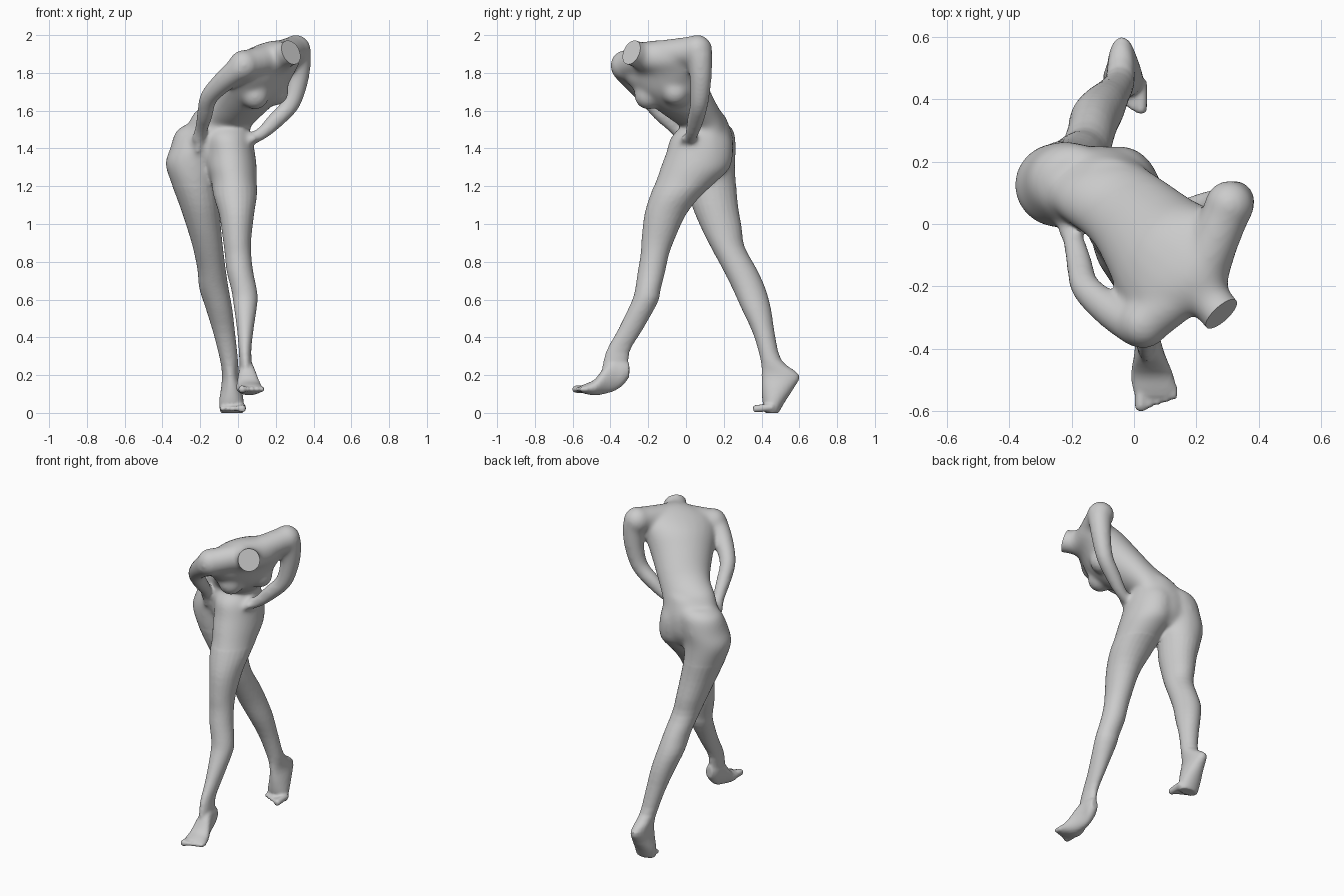
import bpy, bmesh, math
from mathutils import Vector

if "Cube" in bpy.data.objects:
    bpy.data.objects.remove(bpy.data.objects["Cube"])

bm = bmesh.new()


def skin(rings, steps=3):
    """Close vertex rings into a solid, rounding between them with a spline."""
    n, m, fine = len(rings[0]), len(rings), []
    for k in range(m - 1):
        a, b, c, d = rings[max(k - 1, 0)], rings[k], rings[k + 1], rings[min(k + 2, m - 1)]
        for s in range(steps):
            t = s / steps
            fine.append([(b[i] * 2 + (c[i] - a[i]) * t + (a[i] * 2 - b[i] * 5 + c[i] * 4 - d[i]) * t * t
                          + (b[i] * 3 - a[i] - c[i] * 3 + d[i]) * t ** 3) / 2 for i in range(n)])
    fine.append(rings[-1])
    vs = [[bm.verts.new(p) for p in r] for r in fine]
    for a, b in zip(vs, vs[1:]):
        for i in range(n):
            j = (i + 1) % n
            bm.faces.new((a[i], a[j], b[j], b[i]))
    bm.faces.new(vs[0][::-1])
    bm.faces.new(vs[-1])


def oval(c, u, v, n=24):
    return [c + u * math.cos(2 * math.pi * i / n) + v * math.sin(2 * math.pi * i / n) for i in range(n)]


def level_loft(rows):
    """Horizontal ovals: z, x0, x1, y0, y1."""
    skin([oval(Vector(((a + b) / 2, (c + d) / 2, z)), Vector(((b - a) / 2, 0, 0)),
               Vector((0, (d - c) / 2, 0))) for z, a, b, c, d in rows])


def tube(pts):
    """Round limb through x, y, z, radius points."""
    ps = [Vector(p[:3]) for p in pts]
    rings, u = [], None
    for i, p in enumerate(ps):
        t = (ps[min(i + 1, len(ps) - 1)] - ps[max(i - 1, 0)]).normalized()
        u = t.orthogonal() if u is None else u - t * u.dot(t)
        u.normalize()
        rings.append(oval(p, u * pts[i][3], t.cross(u) * pts[i][3], 16))
    skin(rings)


def ball(c, r):
    res = bmesh.ops.create_uvsphere(bm, u_segments=20, v_segments=12, radius=r)
    bmesh.ops.translate(bm, verts=res["verts"], vec=c)


# front leg
level_loft([(1.52, -.16, .05, -.02, .19), (1.46, -.18, .075, -.08, .24), (1.38, -.17, .09, -.105, .25),
            (1.3, -.165, .1, -.135, .235), (1.24, -.145, .1, -.155, .18), (1.15, -.13, .1, -.19, .08),
            (1.05, -.1, .085, -.22, 0), (.92, -.08, .07, -.235, -.06), (.84, -.07, .07, -.24, -.09),
            (.75, -.06, .08, -.255, -.11), (.65, -.035, .1, -.27, -.135), (.585, -.025, .103, -.29, -.15),
            (.44, -.005, .082, -.36, -.23), (.32, .005, .07, -.425, -.3), (.2, .01, .08, -.45, -.3)])
# front foot: y, x0, x1, z0, z1
foot = [(-.3, .025, .07, .19, .26), (-.33, .01, .08, .15, .28), (-.37, .005, .085, .12, .29),
        (-.42, 0, .1, .103, .26), (-.48, -.01, .125, .093, .18), (-.53, -.005, .137, .1, .155),
        (-.555, .005, .13, .108, .145)]
skin([oval(Vector(((a + b) / 2, y, (c + d) / 2)), Vector(((b - a) / 2, 0, 0)),
           Vector((0, 0, (d - c) / 2))) for y, a, b, c, d in foot])

# back leg and raised heel
level_loft([(1.53, -.27, -.08, .06, .22), (1.49, -.33, -.06, .02, .255), (1.4, -.36, -.08, -.01, .265),
            (1.32, -.385, -.1, -.01, .26), (1.22, -.355, -.11, 0, .265), (1.1, -.31, -.1, .03, .275),
            (.98, -.27, -.09, .08, .295), (.88, -.24, -.08, .13, .31), (.76, -.215, -.065, .195, .375),
            (.66, -.205, -.05, .245, .42), (.55, -.17, -.03, .295, .45), (.42, -.13, -.015, .355, .47),
            (.28, -.095, 0, .395, .505), (.2, -.085, .005, .4, .6), (.13, -.09, .02, .4, .57),
            (.06, -.1, .03, .405, .525), (.0, -.095, .03, .42, .49)])

# toes of both feet
for i in range(5):
    r = .02 if i == 0 else .014
    x, tip = .022 + i * .026, -.6 + i * .009
    tube([(x, -.52, .125, r), (x, tip + .012, .125, r), (x, tip, .125, r * .6)])
    x, tip = .022 - i * .026, .355 + i * .012
    tube([(x, .46, .03, r), (x, tip + .012, .022, r), (x, tip, .02, r * .6)])

# pelvis bridging both thighs
level_loft([(1.27, -.24, .05, .03, .2), (1.35, -.3, .085, -.02, .245), (1.45, -.31, .075, -.03, .25),
            (1.52, -.26, .055, -.02, .23), (1.58, -.19, .05, -.01, .205)])

# twisted torso and neck: centre, side direction, half width, half depth
chest = (.63, .76, .15)
torso = [((-.12, .12, 1.4), (1, 0, -.1), .19, .12), ((-.09, .095, 1.53), (.95, .2, 0), .16, .11),
         ((-.02, .04, 1.605), (.8, .55, .05), .15, .11), ((.06, -.05, 1.71), (.7, .7, .1), .18, .138),
         ((.11, -.11, 1.785), chest, .21, .143), ((.16, -.155, 1.85), chest, .232, .115),
         ((.2, -.19, 1.88), chest, .19, .095), ((.235, -.235, 1.89), chest, .085, .075),
         ((.26, -.265, 1.9), chest, .068, .07), ((.32, -.335, 1.925), chest, .068, .072)]
cs = [Vector(t[0]) for t in torso]
rings = []
for i, (c, side, w, d) in enumerate(torso):
    up = (cs[min(i + 1, len(cs) - 1)] - cs[max(i - 1, 0)]).normalized()
    s = Vector(side)
    s = (s - up * s.dot(up)).normalized()
    rings.append(oval(cs[i], s * w, s.cross(up) * d))
skin(rings)
ball((.195, -.055, 1.7), .075)
ball((.09, -.2, 1.68), .075)

# shoulders
for c, r in (((.306, .06, 1.922), .081), ((.03, -.32, 1.84), .082)):
    ball(c, r)
    tube([(.205, -.18, 1.885, .082), (*c, r * .95)])

# arms with hands on the hips
tube([(.32, .07, 1.9, .07), (.318, .078, 1.78, .06), (.282, .07, 1.64, .05), (.2, .05, 1.55, .046),
      (.12, .03, 1.475, .036), (.05, .02, 1.445, .034)])
tube([(.02, -.33, 1.83, .072), (-.07, -.28, 1.76, .06), (-.155, -.205, 1.67, .049), (-.175, -.13, 1.58, .044),
      (-.195, -.05, 1.5, .036), (-.215, -.015, 1.44, .034)])
for i in range(3):
    tube([(-.2 - i * .015, -.03 + i * .015, 1.45, .02), (-.215 - i * .01, -.02 + i * .012, 1.375 + i * .01, .013)])
    tube([(.09, i * .025 - .01, 1.46, .02), (.05, i * .025 - .02, 1.43, .015)])

bmesh.ops.recalc_face_normals(bm, faces=bm.faces)
mesh = bpy.data.meshes.new("figure_body")
bm.to_mesh(mesh)
bm.free()
body = bpy.data.objects.new("figure_body", mesh)
bpy.context.collection.objects.link(body)

# fuse all parts into one skin
rem = body.modifiers.new("fuse", "REMESH")
rem.mode = "VOXEL"
rem.voxel_size = .008
smo = body.modifiers.new("soften", "SMOOTH")
smo.factor = .5
smo.iterations = 4
dg = bpy.context.evaluated_depsgraph_get()
fused = bpy.data.meshes.new_from_object(body.evaluated_get(dg))
body.modifiers.clear()

# melt the joints of the upper body, then cut the neck flat
bm = bmesh.new()
bm.from_mesh(fused)
upper = [v for v in bm.verts if v.co.z > 1.2]
for _ in range(24):
    bmesh.ops.smooth_vert(bm, verts=upper, factor=.5, use_axis_x=True, use_axis_y=True, use_axis_z=True)
bmesh.ops.bisect_plane(bm, geom=bm.verts[:] + bm.edges[:] + bm.faces[:], plane_co=(.28, -.29, 1.907),
                       plane_no=(.63, -.68, .35), clear_outer=True)
bmesh.ops.holes_fill(bm, edges=[e for e in bm.edges if e.is_boundary], sides=0)
bm.to_mesh(fused)
bm.free()
body.data = fused
bpy.context.view_layer.objects.active = body
body.select_set(True)
bpy.ops.object.shade_smooth_by_angle(angle=math.radians(40))
